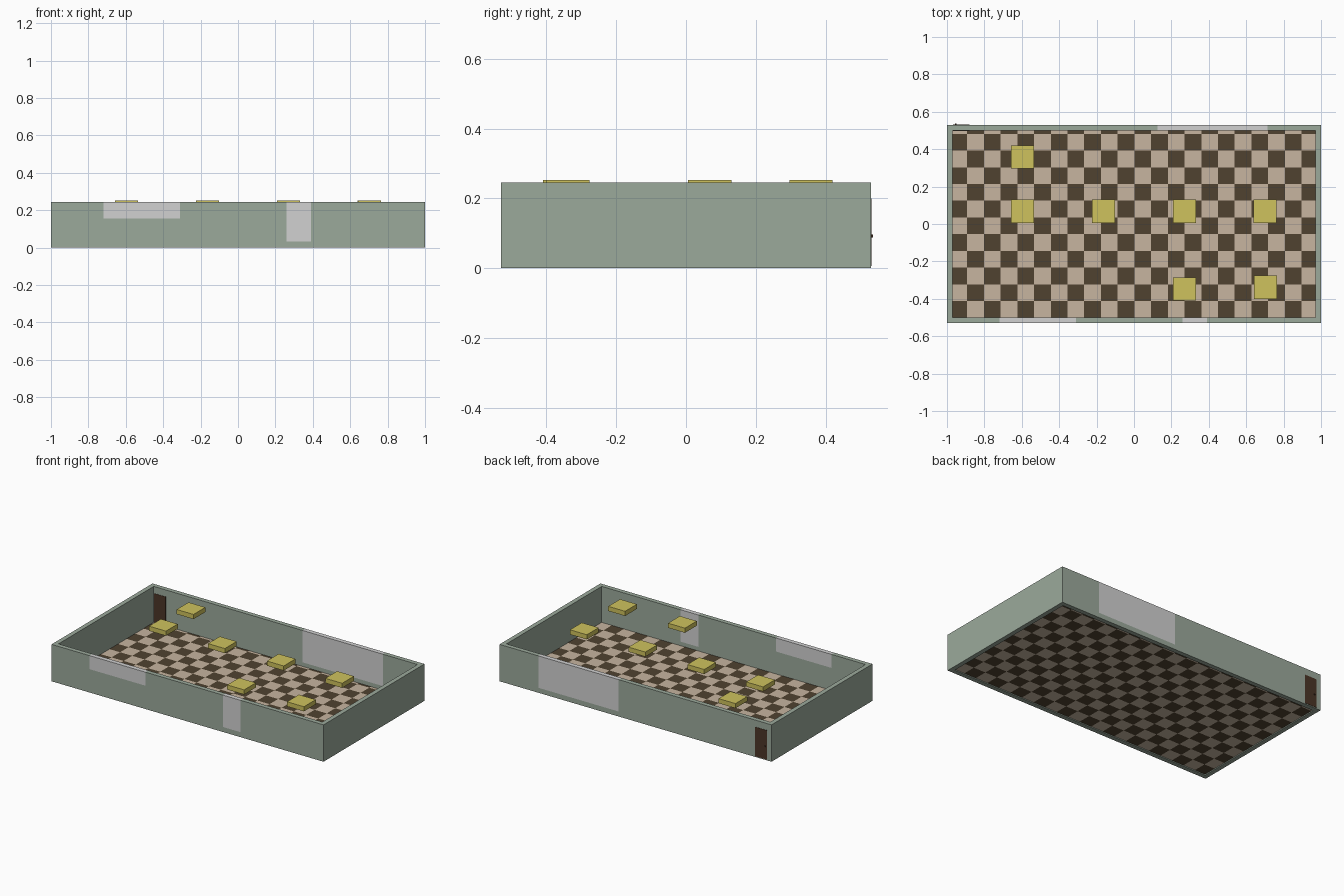
import bpy, bmesh
from mathutils import Vector

cube = bpy.data.objects.get("Cube")
if cube:
    bpy.data.objects.remove(cube)


def material(name, rgb):
    m = bpy.data.materials.new(name)
    m.use_nodes = True
    m.diffuse_color = (*rgb, 1)
    m.node_tree.nodes["Principled BSDF"].inputs["Base Color"].default_value = (*rgb, 1)
    return m


WALL = material("sage_wall", (0.33, 0.40, 0.33))
GLASS = material("pale_glass", (0.64, 0.64, 0.64))
LIGHT = material("cream_tile", (0.57, 0.46, 0.35))
DARK = material("brown_tile", (0.08, 0.055, 0.03))
LAMP = material("yellow_lamp", (0.62, 0.54, 0.11))
WOOD = material("dark_wood", (0.07, 0.035, 0.02))


def make(name, bm, *mats):
    mesh = bpy.data.meshes.new(name)
    bm.normal_update()
    bm.to_mesh(mesh)
    bm.free()
    for m in mats:
        mesh.materials.append(m)
    ob = bpy.data.objects.new(name, mesh)
    bpy.context.collection.objects.link(ob)
    return ob


def box(name, x, y, z, mat):
    bm = bmesh.new()
    bmesh.ops.create_cube(bm, size=1)
    for v in bm.verts:
        v.co = [r[0] + (c + 0.5) * (r[1] - r[0]) for c, r in zip(v.co, (x, y, z))]
    return make(name, bm, mat)


# Walls: an extruded ring, cut along the window edges
X, Y, H, T = 1.0, 0.53, 0.245, 0.03
windows = [(-0.72, -0.31, 0.155, -1), (0.26, 0.39, 0.033, -1), (0.125, 0.715, 0.033, 1)]
bm = bmesh.new()


def loop(x, y):
    return [bm.verts.new((sx * x, sy * y, 0)) for sx, sy in ((-1, -1), (1, -1), (1, 1), (-1, 1))]


outer, inner = loop(X, Y), loop(X - T, Y - T)
for i in range(4):
    j = (i + 1) % 4
    bm.faces.new((outer[i], outer[j], inner[j], inner[i]))
ring = bmesh.ops.extrude_face_region(bm, geom=bm.faces[:])["geom"]
bmesh.ops.translate(bm, vec=(0, 0, H), verts=[g for g in ring if isinstance(g, bmesh.types.BMVert)])
bmesh.ops.recalc_face_normals(bm, faces=bm.faces)
for x0, x1, z0, side in windows:
    for co, no in (((x0, 0, 0), (1, 0, 0)), ((x1, 0, 0), (1, 0, 0)), ((0, 0, z0), (0, 0, 1))):
        bmesh.ops.bisect_plane(bm, geom=bm.verts[:] + bm.edges[:] + bm.faces[:],
                               plane_co=Vector(co), plane_no=Vector(no))
for f in bm.faces:
    c = f.calc_center_median()
    f.material_index = int(any(x0 < c.x < x1 and c.z > z0 and c.y * s > 0.4
                               for x0, x1, z0, s in windows))
make("walls", bm, WALL, GLASS)

# Checkered floor, with tiles trimmed at the walls
TILE, FX, FY = 0.0894, X - T, Y - T
bm = bmesh.new()
for col in range(-1, 22):
    for row in range(-1, 12):
        x0 = -0.892 + col * TILE
        y1 = 0.482 - row * TILE
        xa, xb = max(x0, -FX), min(x0 + TILE, FX)
        ya, yb = max(y1 - TILE, -FY), min(y1, FY)
        if xb - xa > 0.001 and yb - ya > 0.001:
            f = bm.faces.new([bm.verts.new((x, y, 0.006))
                              for x, y in ((xa, ya), (xb, ya), (xb, yb), (xa, yb))])
            f.material_index = (row + col) % 2
bmesh.ops.remove_doubles(bm, verts=bm.verts, dist=0.0001)
make("floor", bm, LIGHT, DARK)

# Ceiling lamps
S = 0.062
lamps = [(-0.596, 0.358), (-0.596, 0.068), (-0.163, 0.068), (0.27, 0.068),
         (0.70, 0.068), (0.27, -0.348), (0.703, -0.338)]
for i, (x, y) in enumerate(lamps):
    box(f"lamp_{i + 1}", (x - S, x + S), (y - S, y + S), (0.222, 0.253), LAMP)

# Back door through the wall, with its handle
box("door", (-0.968, -0.88), (Y - T - 0.002, Y + 0.002), (0.006, 0.2), WOOD)
box("door_handle", (-0.958, -0.95), (Y, Y + 0.006), (0.088, 0.096), WOOD)
